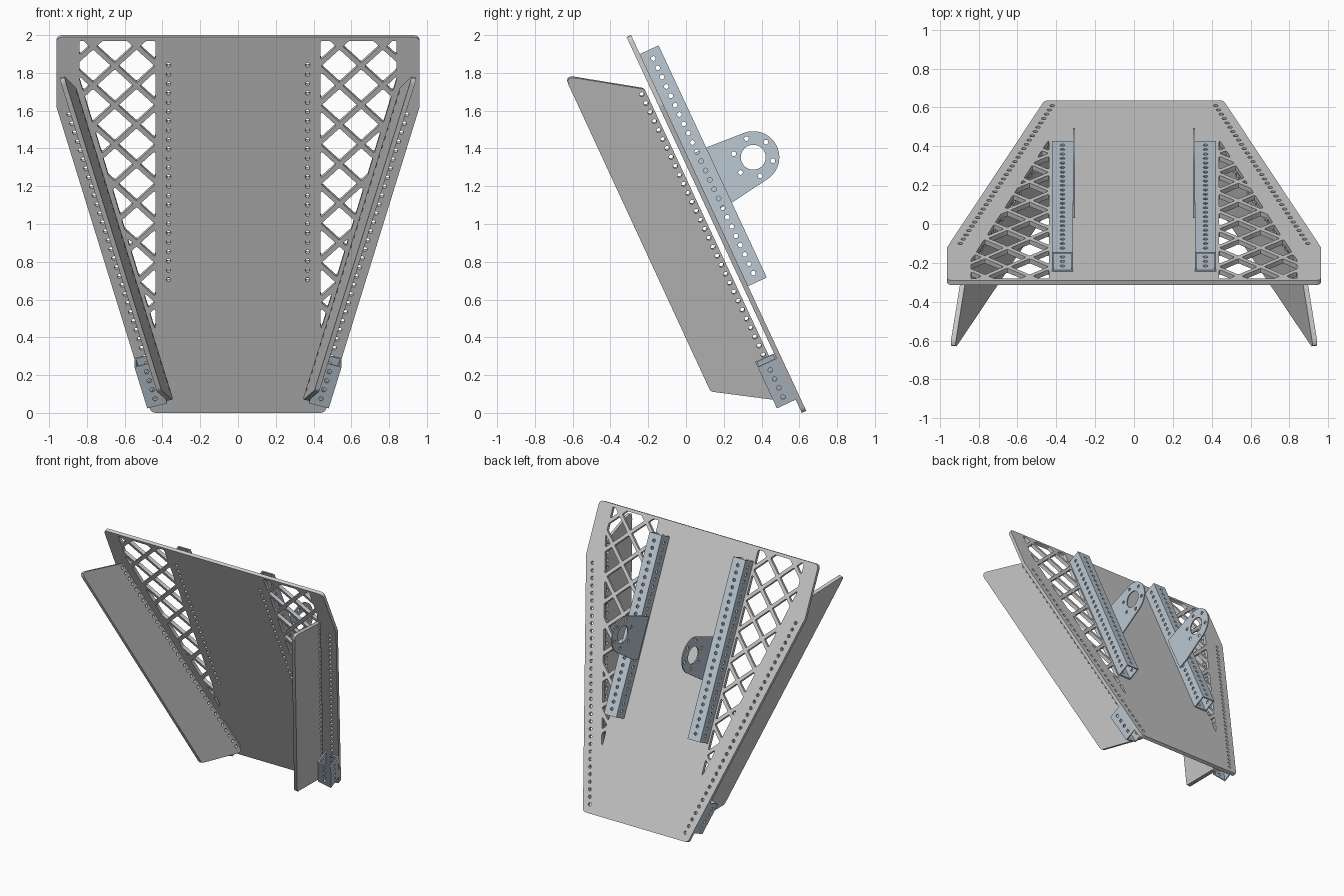
import bpy, bmesh
from math import sin, cos, atan, atan2, acos, pi, radians, tan
from mathutils import Vector, Matrix

if "Cube" in bpy.data.objects:
    bpy.data.objects.remove(bpy.data.objects["Cube"])

# Tilted frame: x across, y out of the panel's back, z up the slope
TILT = Matrix.Translation((0, 0.613, 0)) @ Matrix.Rotation(radians(25), 4, 'X')
T, W, WALL, PITCH, R = 0.026, 0.109, 0.008, 0.0545, 0.0125
SLOPE = 0.505 / 1.79
B = atan(SLOPE)
steel = bpy.data.materials.new("steel_blue")
steel.diffuse_color = (0.50, 0.58, 0.65, 1)
steel.use_nodes = True
steel.node_tree.nodes["Principled BSDF"].inputs["Base Color"].default_value = steel.diffuse_color


def circle(x, y, r=R, n=12):
    return [(x + r * cos(2 * pi * i / n), y + r * sin(2 * pi * i / n)) for i in range(n)]


def fillet(pts, r, n=4):
    out = []
    for i, p in enumerate(pts):
        p = Vector(p)
        a, b = Vector(pts[i - 1]) - p, Vector(pts[(i + 1) % len(pts)]) - p
        d = min(r / tan(max(a.angle(b), 0.2) / 2), 0.4 * a.length, 0.4 * b.length)
        a, b = p + a.normalized() * d, p + b.normalized() * d
        for k in range(n + 1):
            t = k / n
            out.append(tuple(a * (1 - t) ** 2 + p * 2 * t * (1 - t) + b * t * t))
    return out


def clip(poly, edge):
    # keep the side to the left of a directed edge
    (ax, ay), (bx, by) = edge
    side = lambda p: (bx - ax) * (p[1] - ay) - (by - ay) * (p[0] - ax)
    out = []
    for i, q in enumerate(poly):
        p = poly[i - 1]
        sp, sq = side(p), side(q)
        if sp * sq < 0:
            t = sp / (sp - sq)
            out.append((p[0] + t * (q[0] - p[0]), p[1] + t * (q[1] - p[1])))
        if sq >= 0:
            out.append(q)
    return out


def area(p):
    return abs(sum(p[i - 1][0] * p[i][1] - p[i][0] * p[i - 1][1] for i in range(len(p)))) / 2


def build(name, sheets, mat=None, mirror=1):
    """Each sheet: (loops, thickness, origin, xdir, ydir); inner loops become holes."""
    bm = bmesh.new()
    for loops, t, o, xd, yd in sheets:
        cu = bpy.data.curves.new("profile", 'CURVE')
        cu.dimensions, cu.fill_mode, cu.extrude = '2D', 'BOTH', t / 2
        for lp in loops:
            s = cu.splines.new('POLY')
            s.points.add(len(lp) - 1)
            for pt, (x, y) in zip(s.points, lp):
                pt.co = (x, y, 0, 1)
            s.use_cyclic_u = True
        tmp = bpy.data.objects.new("profile", cu)
        bpy.context.collection.objects.link(tmp)
        dg = bpy.context.evaluated_depsgraph_get()
        me = bpy.data.meshes.new_from_object(tmp.evaluated_get(dg))
        o, xd, yd = [Vector((v[0] * mirror, v[1], v[2])) for v in (o, xd, yd)]
        m = Matrix((xd, yd, xd.cross(yd))).transposed().to_4x4()
        m.translation = o
        me.transform(TILT @ m)
        part = bmesh.new()
        part.from_mesh(me)
        bmesh.ops.remove_doubles(part, verts=part.verts, dist=1e-5)
        bmesh.ops.recalc_face_normals(part, faces=part.faces)
        part.to_mesh(me)
        part.free()
        bm.from_mesh(me)
        bpy.data.objects.remove(tmp)
        bpy.data.curves.remove(cu)
        bpy.data.meshes.remove(me)
    mesh = bpy.data.meshes.new(name)
    bm.to_mesh(mesh)
    bm.free()
    mesh.materials.clear()
    if mat:
        mesh.materials.append(mat)
    ob = bpy.data.objects.new(name, mesh)
    bpy.context.collection.objects.link(ob)
    return ob


def tube(start, length, axis, across, n, first):
    """Open square tube with a row of holes on each wall."""
    start, e, a = Vector(start), Vector(axis), Vector(across)
    b = e.cross(a)
    holes = [circle(0, first + i * PITCH) for i in range(n)]
    sheets = []
    for d, other, w in ((a, b, W), (b, a, W - 2 * WALL)):
        rect = [(-w / 2, 0), (w / 2, 0), (w / 2, length), (-w / 2, length)]
        for sg in (1, -1):
            sheets.append(([rect] + holes, WALL, start + d * sg * (W - WALL) / 2, other, e))
    return sheets


# Main sloped panel: outline, bolt rows and lattice windows
loops = [fillet([(-0.46, 0), (0.46, 0), (0.962, 1.79), (0.962, 2.195),
                 (-0.962, 2.195), (-0.962, 1.79)], 0.035)]
region = [(0.437, 0.473), (0.84, 1.95), (0.84, 2.172), (0.437, 2.172)]
edges = [(region[i], region[(i + 1) % 4]) for i in range(4)]
windows, g, h = [], 0.115, 0.097
for i in range(-2, 5):
    for j in range(-15, 5):
        if (i + j) % 2:
            cx, cv = 0.537 + g * i, 1.91 + g * j
            cell = [(cx - h, cv), (cx, cv - h), (cx + h, cv), (cx, cv + h)]
            for e in edges:
                cell = clip(cell, e)
            if len(cell) > 2 and area(cell) > 0.0004:
                windows.append(fillet(cell, 0.008, 2))
row = [circle(0.42 + sin(B) * PITCH * i, 0.064 + cos(B) * PITCH * i) for i in range(33)]
row += [circle(0.368, 0.778 + PITCH * i) for i in range(24)]
for s in (1, -1):
    loops += [[(s * x, y) for x, y in lp] for lp in windows + row]
build("sloped_panel", [(loops, T, (0, T / 2, 0), (1, 0, 0), (0, 0, 1))])

along = (sin(B), 0, cos(B))
outward = (cos(B), 0, -sin(B))
# Side blade profile: distance along the slanted edge, depth in front of panel
k = 1 / cos(B)
blade = [fillet([(0.081 * k, -0.03), (1.908 * k, -0.03), (2.15 * k, -0.385), (0.31 * k, -0.39)], 0.03)]
blade += [circle(1.963 - PITCH * i, -W / 2) for i in range(34)]

# Bearing ear profile: (up slope, out from back) with a round tangent end
c, rad = Vector((1.335, 0.339)), 0.138
hi, lo = Vector((1.487, 0.136)), Vector((1.165, 0.136))
ang = lambda p: atan2(*(p - c).yx)
a1 = ang(hi) + acos(rad / (hi - c).length)
a0 = ang(lo) - acos(rad / (lo - c).length) + 2 * pi
ear = [(lo.x, 0.05), (hi.x, 0.05), tuple(hi)]
ear += [tuple(c + rad * Vector((cos(t), sin(t)))) for t in
        [a1 + ((a0 - a1) % (2 * pi)) * i / 28 for i in range(29)]] + [tuple(lo)]
ear = [ear, circle(c.x, c.y, 0.066, 32)]
ear += [circle(c.x + 0.105 * sin(radians(25 + 60 * i)), c.y + 0.105 * cos(radians(25 + 60 * i)))
        for i in range(6)]

for s, side in ((1, "right"), (-1, "left")):
    build(side + "_side_blade", [(blade, T, (0.33, 0, 0), along, (0, 1, 0))], None, s)
    build(side + "_corner_bracket",
          tube((0.402 + 0.092 * SLOPE, -W / 2, 0.092), 0.25, along, outward, 4, 0.043), steel, s)
    build(side + "_back_rail",
          tube((0.368, T + W / 2, 0.728), 1.356, (0, 0, 1), (1, 0, 0), 24, 0.051), steel, s)
    build(side + "_bearing_ear", [(ear, 0.009, (0.309, 0, 0), (0, 0, 1), (0, 1, 0))], steel, s)

# Smooth the hole walls while keeping sheet edges crisp
for ob in bpy.context.collection.objects:
    ob.select_set(True)
    bpy.context.view_layer.objects.active = ob
bpy.ops.object.shade_smooth_by_angle(angle=radians(32))
